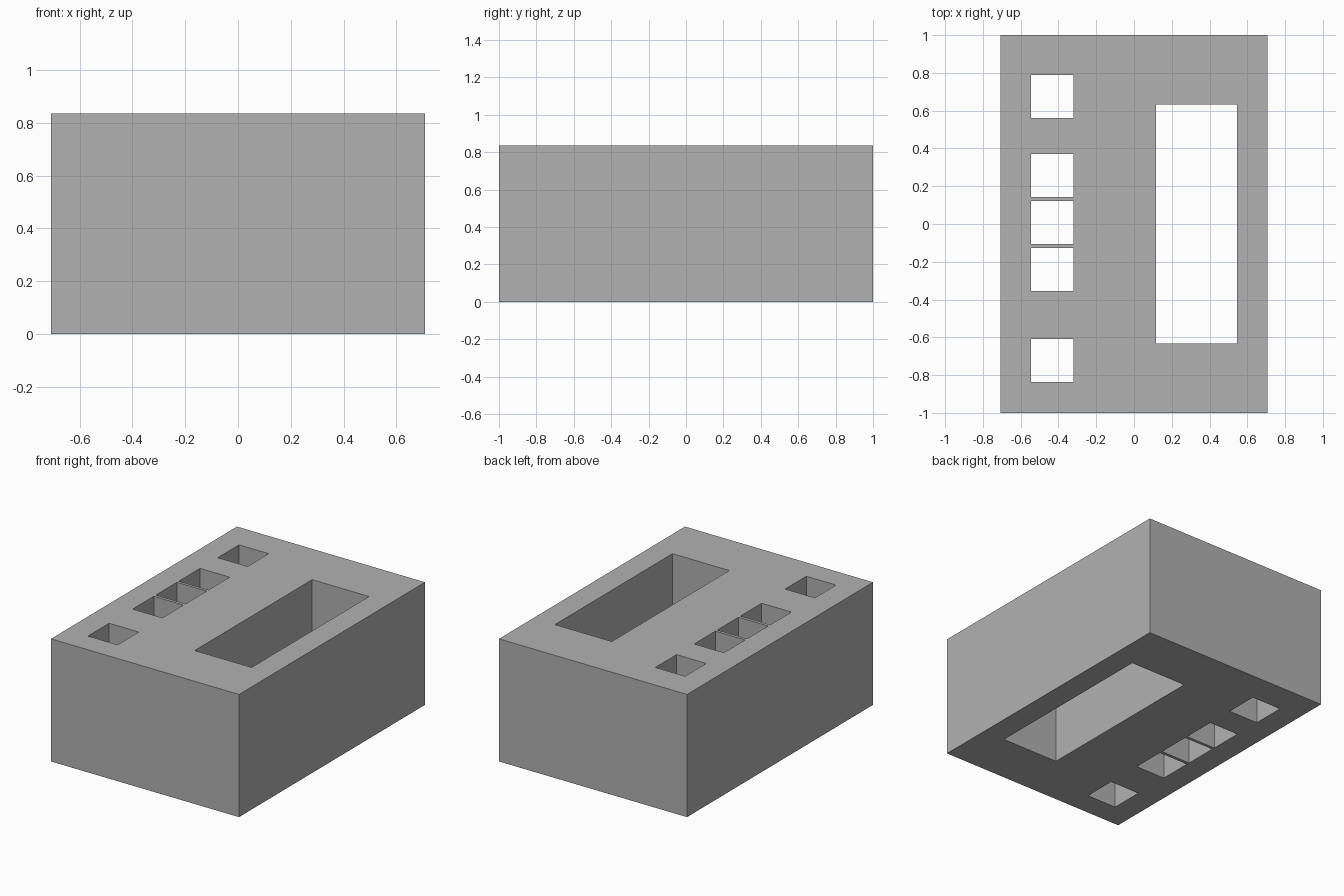
import bpy
import bmesh
from mathutils import Vector

cube = bpy.data.objects.get("Cube")
if cube:
    bpy.data.objects.remove(cube, do_unlink=True)

HALF_X, HALF_Y, HEIGHT = 0.708, 1.0, 0.835

# Through openings: x min, x max, y min, y max
SLOT = 0.228
openings = [(-0.545, -0.321, y, y + SLOT)
            for y in (-0.836, -0.355, -0.106, 0.142, 0.561)]
openings.append((0.116, 0.545, -0.632, 0.632))

grey = bpy.data.materials.new("plain grey")
grey.use_nodes = True
colour = (0.445, 0.445, 0.445, 1)
grey.diffuse_color = colour
grey.node_tree.nodes["Principled BSDF"].inputs["Base Color"].default_value = colour

# Flat base sheet
bm = bmesh.new()
corners = [(-HALF_X, -HALF_Y), (HALF_X, -HALF_Y), (HALF_X, HALF_Y), (-HALF_X, HALF_Y)]
bm.faces.new([bm.verts.new((x, y, 0)) for x, y in corners])


def slice_sheet(axis, value):
    """Cut the whole sheet along a line at the given x or y."""
    point, normal = Vector(), Vector()
    point[axis], normal[axis] = value, 1
    bmesh.ops.bisect_plane(bm, geom=bm.verts[:] + bm.edges[:] + bm.faces[:],
                           plane_co=point, plane_no=normal)


for axis in (0, 1):
    for value in sorted({o[axis * 2 + side] for o in openings for side in (0, 1)}):
        slice_sheet(axis, value)


def in_opening(face):
    c = face.calc_center_median()
    return any(x0 < c.x < x1 and y0 < c.y < y1 for x0, x1, y0, y1 in openings)


# Remove the openings, then raise the sheet into a solid block
bmesh.ops.delete(bm, geom=[f for f in bm.faces if in_opening(f)], context='FACES')
base = bm.faces[:]
raised = bmesh.ops.extrude_face_region(bm, geom=base, use_keep_orig=True)["geom"]
bmesh.ops.translate(bm, verts=[v for v in raised if isinstance(v, bmesh.types.BMVert)],
                    vec=(0, 0, HEIGHT))
bmesh.ops.recalc_face_normals(bm, faces=bm.faces[:])

mesh = bpy.data.meshes.new("slotted_block")
bm.to_mesh(mesh)
bm.free()
mesh.materials.append(grey)
bpy.context.collection.objects.link(bpy.data.objects.new("slotted_block", mesh))
